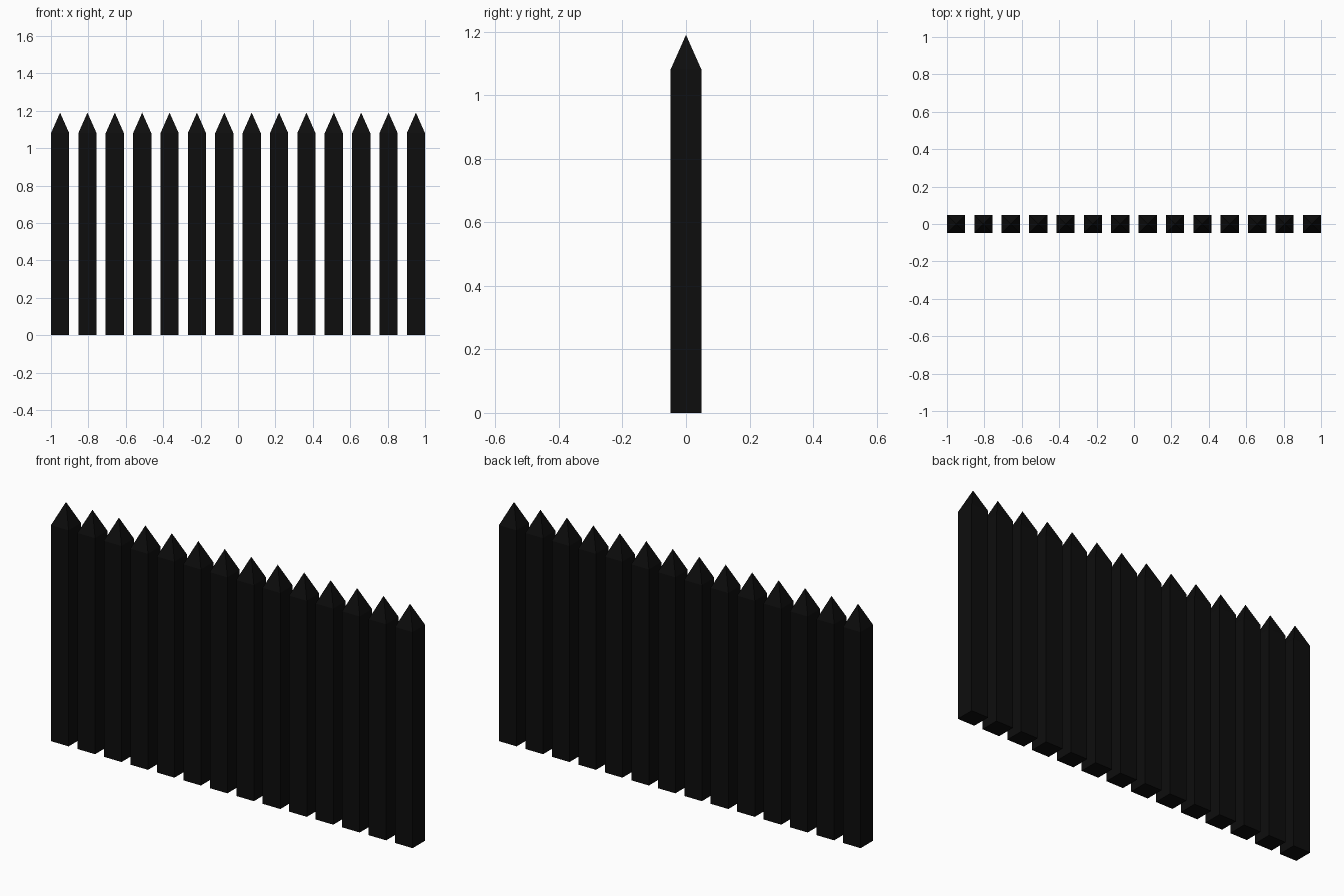
import bpy, bmesh

if "Cube" in bpy.data.objects:
    bpy.data.objects.remove(bpy.data.objects["Cube"])

COUNT = 14          # number of pickets
HALF = 0.0487       # half width of the square post
SHOULDER = 1.08     # height where the point starts
TIP = 1.19          # height of the point

# near-black paint
paint = bpy.data.materials.new("black_paint")
paint.diffuse_color = (0.004, 0.004, 0.004, 1)
paint.use_nodes = True
paint.node_tree.nodes["Principled BSDF"].inputs["Base Color"].default_value = paint.diffuse_color

# picket mesh: square post, top face poked up into a pyramid
bm = bmesh.new()
bmesh.ops.create_cube(bm, size=1)
for v in bm.verts:
    v.co = (v.co.x * 2 * HALF, v.co.y * 2 * HALF, (v.co.z + 0.5) * SHOULDER)
bm.normal_update()
top = [f for f in bm.faces if f.normal.z > 0.9]
poked = bmesh.ops.poke(bm, faces=top)
for v in poked["verts"]:
    v.co.z = TIP
mesh = bpy.data.meshes.new("picket")
bm.to_mesh(mesh)
bm.free()
mesh.materials.append(paint)

# row of evenly spaced pickets
first = -1 + HALF
pitch = -2 * first / (COUNT - 1)
for i in range(COUNT):
    picket = bpy.data.objects.new(f"picket_{i + 1}", mesh)
    picket.location.x = first + i * pitch
    bpy.context.collection.objects.link(picket)
